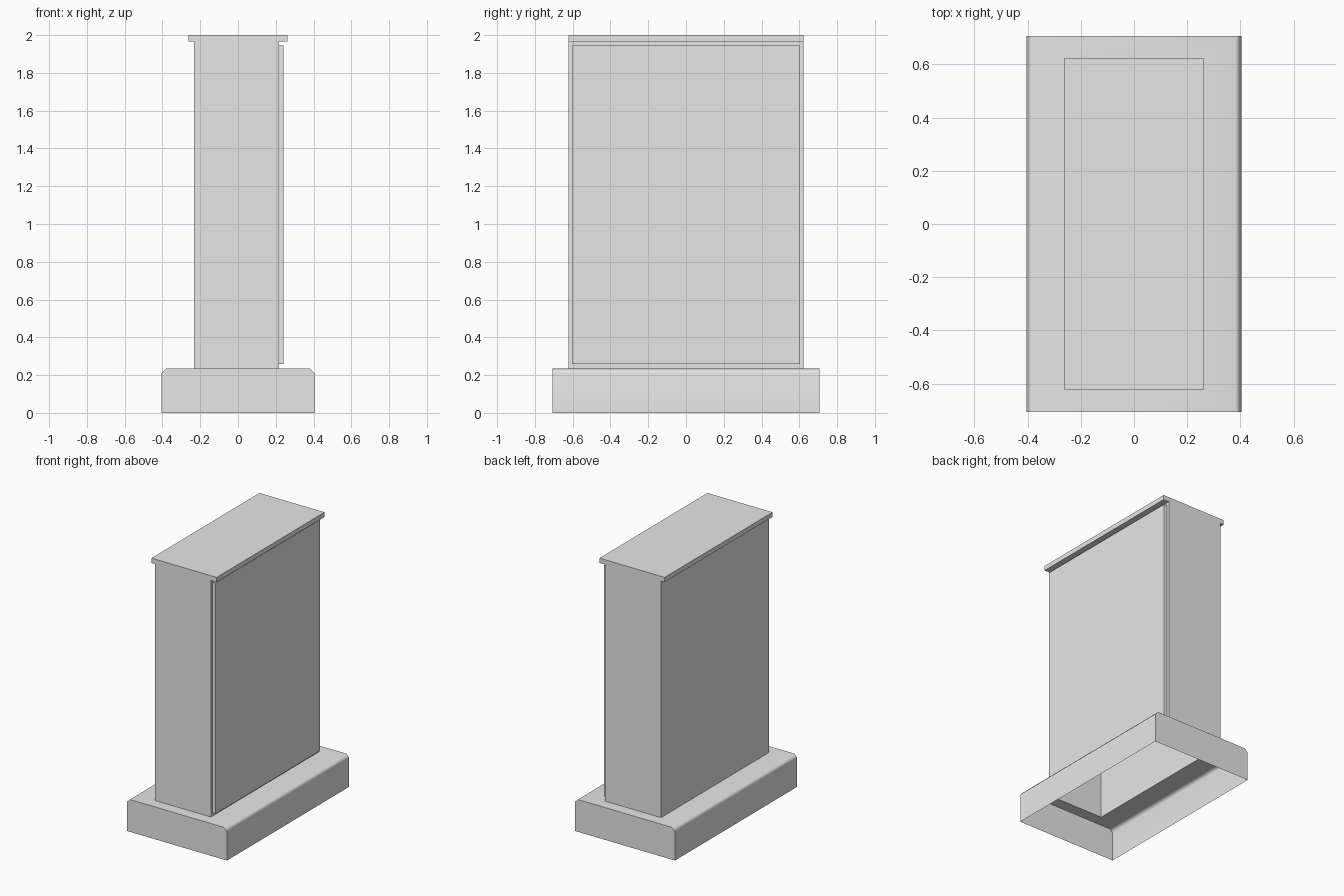
import bpy
import bmesh
import math

cube = bpy.data.objects.get("Cube")
if cube:
    bpy.data.objects.remove(cube, do_unlink=True)

grey = bpy.data.materials.new("light grey")
grey.use_nodes = True
colour = (0.8, 0.8, 0.8, 1)
grey.diffuse_color = colour
grey.node_tree.nodes["Principled BSDF"].inputs["Base Color"].default_value = colour


def prism(profile, half_depth):
    """Extrude an x-z profile along y, centred on y = 0."""
    bm = bmesh.new()
    front = bm.faces.new([bm.verts.new((x, -half_depth, z)) for x, z in profile])
    out = bmesh.ops.extrude_face_region(bm, geom=[front], use_keep_orig=True)
    moved = [g for g in out["geom"] if isinstance(g, bmesh.types.BMVert)]
    bmesh.ops.translate(bm, verts=moved, vec=(0, 2 * half_depth, 0))
    bmesh.ops.recalc_face_normals(bm, faces=bm.faces)
    return bm


def facing(bm, z_sign):
    """The lowest or highest horizontal face facing down (-1) or up (1)."""
    faces = [f for f in bm.faces if f.normal.z * z_sign > 0.99]
    return max(faces, key=lambda f: f.calc_center_median().z * z_sign)


def remove(bm, face):
    bmesh.ops.delete(bm, geom=[face], context="FACES_ONLY")


def finish(bm, name):
    mesh = bpy.data.meshes.new(name)
    bm.to_mesh(mesh)
    bm.free()
    mesh.materials.append(grey)
    obj = bpy.data.objects.new(name, mesh)
    bpy.context.collection.objects.link(obj)
    return obj


BASE_X, BASE_Y, BASE_TOP = 0.405, 0.706, 0.236
BODY_LEFT, BODY_RIGHT, BODY_Y = -0.234, 0.217, 0.623
CAP_X, CAP_Z = 0.263, 1.965
CHAMFER = 0.025

# Plinth: hollow, open below, chamfered long edges, top opening under the cabinet
shoulder = BASE_TOP - CHAMFER
bm = prism([(-BASE_X, 0), (BASE_X, 0), (BASE_X, shoulder),
            (BASE_X - CHAMFER, BASE_TOP), (CHAMFER - BASE_X, BASE_TOP),
            (-BASE_X, shoulder)], BASE_Y)
remove(bm, facing(bm, -1))
top = facing(bm, 1)
bmesh.ops.inset_individual(bm, faces=[top], thickness=0.05)
for v in top.verts:
    v.co.x = BODY_RIGHT if v.co.x > 0 else BODY_LEFT
    v.co.y = math.copysign(BODY_Y, v.co.y)
remove(bm, top)
plinth = finish(bm, "plinth")

# Cabinet: hollow, open below, with a lid overhanging both long sides
bm = prism([(BODY_LEFT, BASE_TOP), (BODY_RIGHT, BASE_TOP), (BODY_RIGHT, CAP_Z),
            (CAP_X, CAP_Z), (CAP_X, 2), (-CAP_X, 2), (-CAP_X, CAP_Z),
            (BODY_LEFT, CAP_Z)], BODY_Y)
bottom = min(bm.faces, key=lambda f: f.calc_center_median().z)
remove(bm, bottom)
finish(bm, "cabinet_with_lid")

# Door panel on the left long side
finish(prism([(BODY_RIGHT, 0.258), (0.241, 0.258), (0.241, 1.946),
              (BODY_RIGHT, 1.946)], 0.603), "door_panel")

# Soft shading across the plinth chamfers only
bpy.ops.object.select_all(action="DESELECT")
plinth.select_set(True)
bpy.context.view_layer.objects.active = plinth
bpy.ops.object.shade_smooth_by_angle(angle=math.radians(50))
weighted = plinth.modifiers.new("weighted_normals", "WEIGHTED_NORMAL")
weighted.keep_sharp = True
